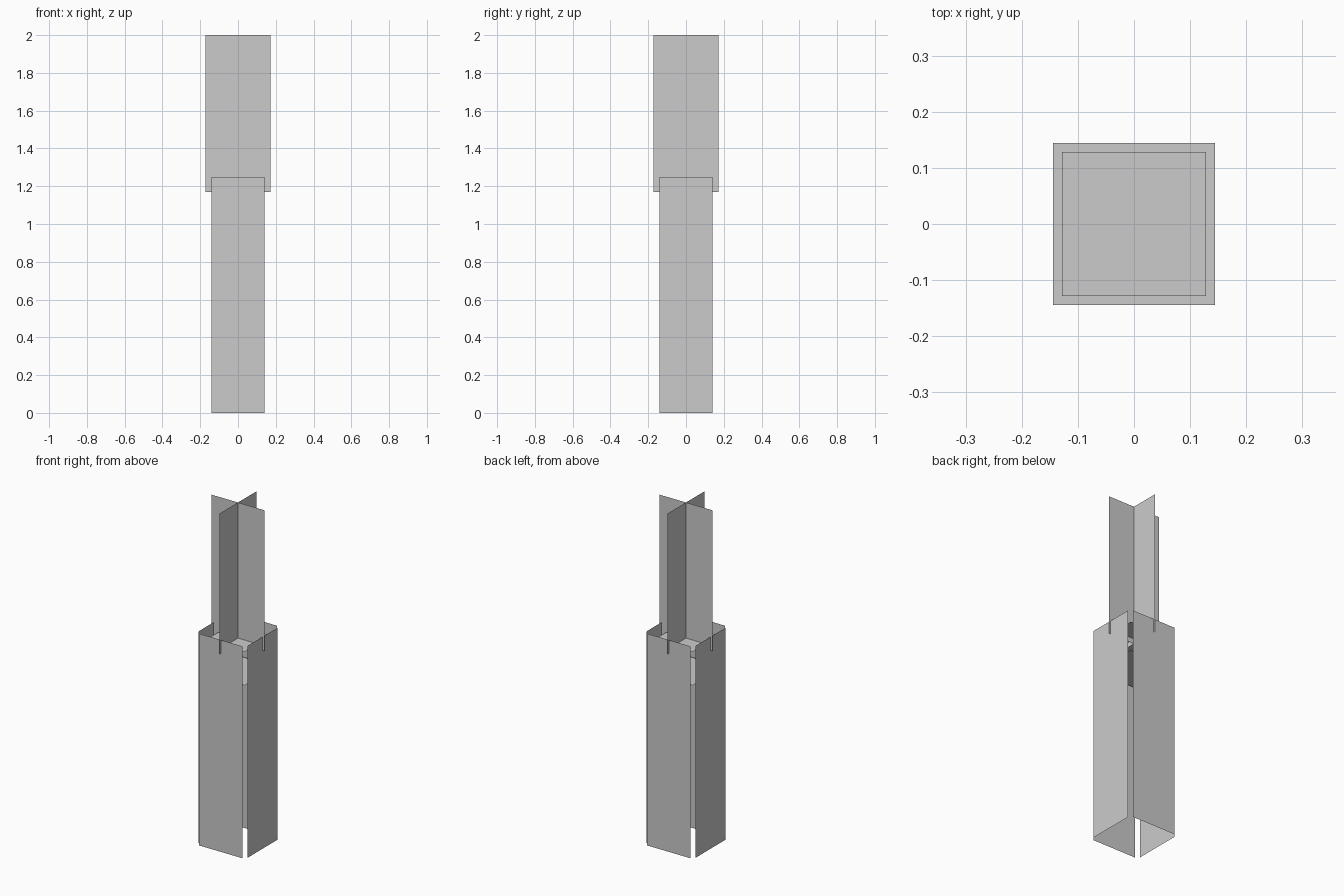
import bpy
from math import pi

if "Cube" in bpy.data.objects:
    bpy.data.objects.remove(bpy.data.objects["Cube"])


def card(name, width, height, location, rotation):
    """Single flat rectangle with no thickness."""
    bpy.ops.mesh.primitive_plane_add(size=1, location=location, rotation=rotation)
    ob = bpy.context.object
    ob.name = name
    ob.scale = (width, height, 1)
    bpy.ops.object.transform_apply(location=True, rotation=True, scale=True)
    return ob


# Four upright side panels, open at the corners, normals facing out
HANDLE_TOP = 1.25
OFFSET = 0.16
sides = [("front", 0, (0, -1)), ("right", pi / 2, (1, 0)),
         ("back", pi, (0, 1)), ("left", -pi / 2, (-1, 0))]
for side, turn, (dx, dy) in sides:
    card(side + "_panel", 0.283, HANDLE_TOP,
         (dx * OFFSET, dy * OFFSET, HANDLE_TOP / 2), (pi / 2, 0, turn))

# Two horizontal inner shelves near the top of the handle
card("upper_shelf", 0.257, 0.257, (0, 0, 1.2), (0, 0, 0))
card("lower_shelf", 0.289, 0.289, (0, 0, 1.015), (pi, 0, 0))

# Crossed upright cards on top, poking slightly through the panels
CROSS_LOW, CROSS_TOP = 1.17, 2.0
for name, turn in (("cross_card_x", 0), ("cross_card_y", pi / 2)):
    card(name, 0.345, CROSS_TOP - CROSS_LOW,
         (0, 0, (CROSS_LOW + CROSS_TOP) / 2), (pi / 2, 0, turn))
